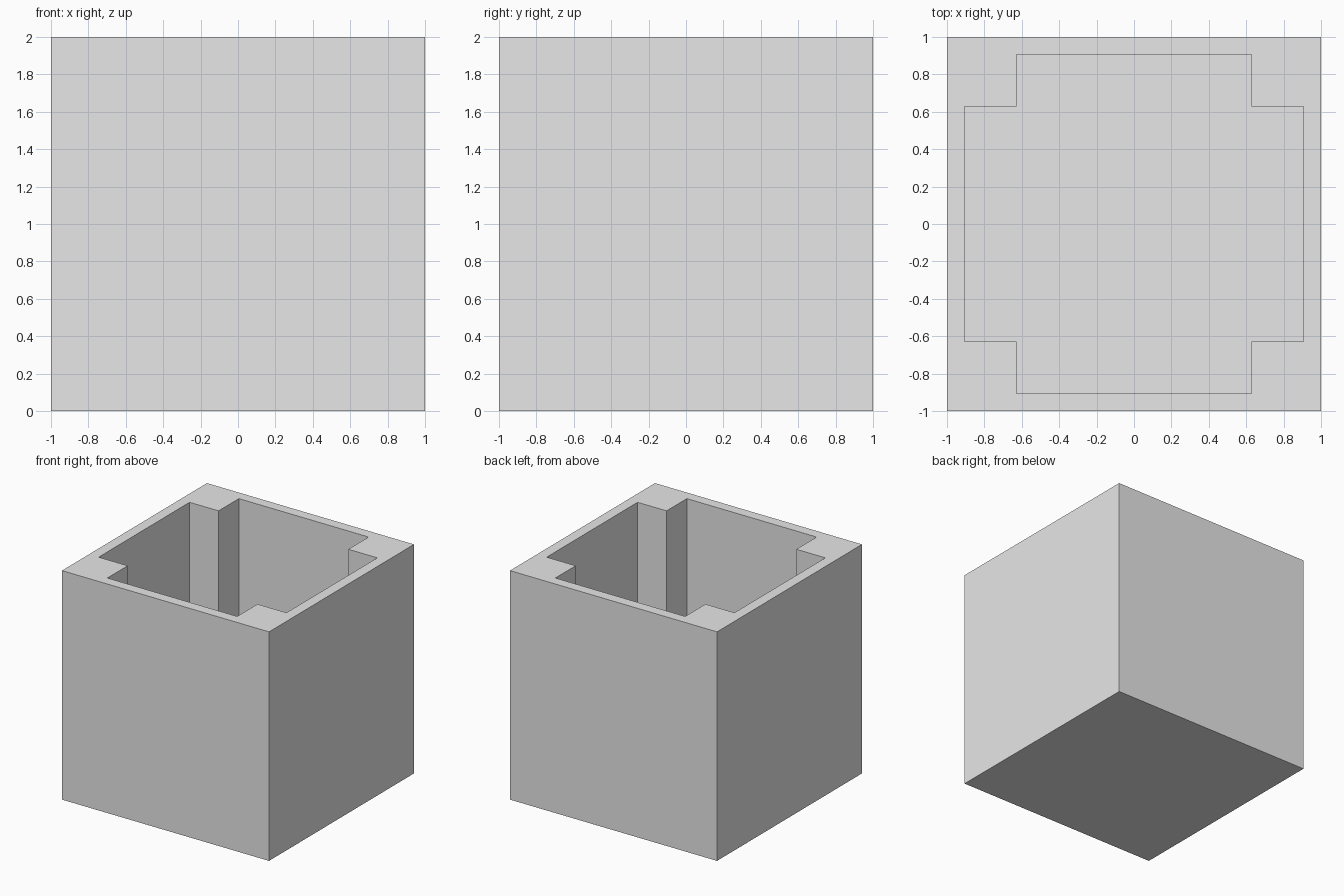
import bpy
import bmesh

SIZE = 2.0      # outer edge length
REACH = 0.907   # half width of the cavity at its widest
NOTCH = 0.627   # inner edge of the corner posts
FLOOR = 0.093   # floor thickness, same as the walls

default = bpy.data.objects.get("Cube")
if default:
    bpy.data.objects.remove(default, do_unlink=True)

# Plain grey material
grey = bpy.data.materials.new("plain grey")
grey.use_nodes = True
colour = (0.8, 0.8, 0.8, 1.0)
grey.diffuse_color = colour
grey.node_tree.nodes["Principled BSDF"].inputs["Base Color"].default_value = colour


def prism(name, outline, bottom, top):
    """Extrude a flat outline upwards into a closed solid."""
    bm = bmesh.new()
    base = bm.faces.new([bm.verts.new((x, y, bottom)) for x, y in outline])
    result = bmesh.ops.extrude_face_region(bm, geom=[base], use_keep_orig=True)
    raised = [v for v in result["geom"] if isinstance(v, bmesh.types.BMVert)]
    bmesh.ops.translate(bm, verts=raised, vec=(0, 0, top - bottom))
    bmesh.ops.recalc_face_normals(bm, faces=bm.faces)
    mesh = bpy.data.meshes.new(name)
    bm.to_mesh(mesh)
    bm.free()
    mesh.materials.append(grey)
    obj = bpy.data.objects.new(name, mesh)
    bpy.context.collection.objects.link(obj)
    return obj


# Outer block
h = SIZE / 2
box = prism("open_box", [(-h, -h), (h, -h), (h, h), (-h, h)], 0, SIZE)

# Cross-shaped cavity: one corner's points turned through four quarters
outline = []
corner = [(REACH, -NOTCH), (REACH, NOTCH), (NOTCH, NOTCH)]
for quarter in range(4):
    outline += corner
    corner = [(-y, x) for x, y in corner]
cutter = prism("cavity_cutter", outline, FLOOR, SIZE + 0.2)

# Hollow the block, leaving a floor, thin walls and four corner posts
cut = box.modifiers.new("cavity", 'BOOLEAN')
cut.operation = 'DIFFERENCE'
cut.solver = 'EXACT'
cut.object = cutter
bpy.context.view_layer.objects.active = box
bpy.ops.object.modifier_apply(modifier=cut.name)
bpy.data.objects.remove(cutter, do_unlink=True)
